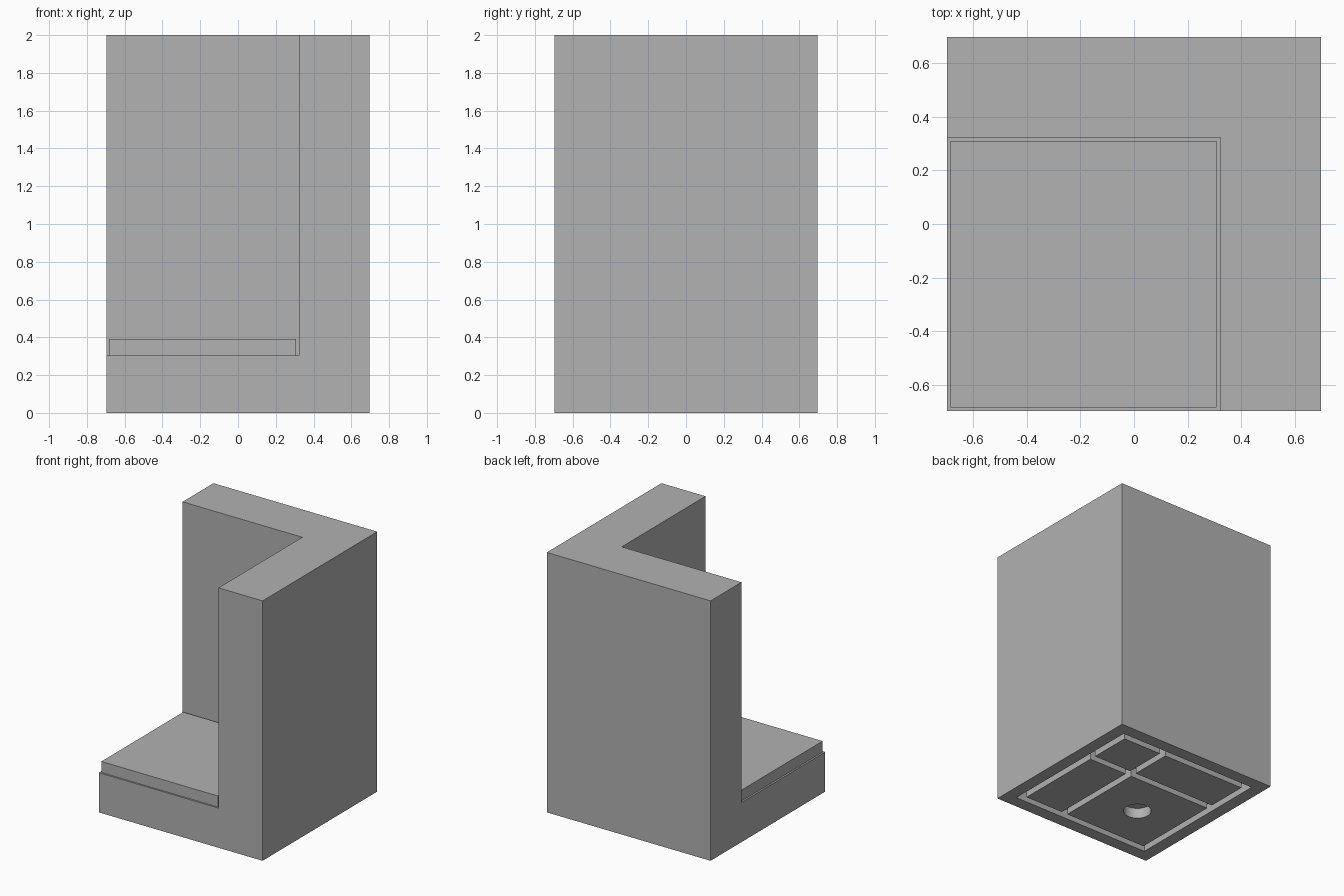
import bpy
import bmesh
from mathutils import Matrix, Vector

cube = bpy.data.objects.get("Cube")
if cube:
    bpy.data.objects.remove(cube, do_unlink=True)

HALF = 0.697      # half width of the block
WALL = 0.322      # inner face of the two tall walls
FLOOR = 0.305     # top of the base
DEPTH = 0.08      # depth of the underside cuts
GROOVE = 0.052    # groove width
RIM = 0.6         # outer edge of the grooves
CROSS = 0.192     # centre line of the crossing grooves

grey = bpy.data.materials.new("plain_grey")
grey.use_nodes = True
grey.diffuse_color = (0.445, 0.445, 0.445, 1)
grey.node_tree.nodes["Principled BSDF"].inputs["Base Color"].default_value = grey.diffuse_color


def finish(name, bm):
    mesh = bpy.data.meshes.new(name)
    bm.to_mesh(mesh)
    bm.free()
    mesh.materials.append(grey)
    obj = bpy.data.objects.new(name, mesh)
    bpy.context.collection.objects.link(obj)
    return obj


def box(name, low, high):
    low, high = Vector(low), Vector(high)
    bm = bmesh.new()
    place = Matrix.Translation((low + high) / 2) @ Matrix.Diagonal((*(high - low), 1))
    bmesh.ops.create_cube(bm, size=1, matrix=place)
    return finish(name, bm)


def cut(target, cutter):
    mod = target.modifiers.new("cut", "BOOLEAN")
    mod.operation = "DIFFERENCE"
    mod.solver = "EXACT"
    mod.object = cutter
    cutter.hide_render = True
    bpy.context.view_layer.objects.active = target
    bpy.ops.object.modifier_apply(modifier=mod.name)
    bpy.data.objects.remove(cutter, do_unlink=True)


# Corner block: base with two tall walls, open to the front and right
body = box("corner_body", (-HALF, -HALF, 0), (HALF, HALF, 2))
cut(body, box("room_cutter", (-1, -1, FLOOR), (WALL, WALL, 3)))

# Underside grooves: a square ring with an off-centre cross
for centre in (-RIM + GROOVE / 2, CROSS, RIM - GROOVE / 2):
    a, b = centre - GROOVE / 2, centre + GROOVE / 2
    cut(body, box("groove_cutter", (a, -RIM, -DEPTH), (b, RIM, DEPTH)))
    cut(body, box("groove_cutter", (-RIM, a, -DEPTH), (RIM, b, DEPTH)))

# Round blind hole under the floor plate
bm = bmesh.new()
bmesh.ops.create_cone(bm, cap_ends=True, segments=48, radius1=0.1, radius2=0.1,
                      depth=2 * DEPTH, matrix=Matrix.Translation((-0.19, -0.19, 0)))
cut(body, finish("hole_cutter", bm))

# Raised floor plate, with a narrow gap to the walls
box("floor_plate", (-0.684, -0.684, FLOOR), (0.308, 0.31, 0.39))

# Smooth the hole while keeping the box edges sharp
bpy.ops.object.select_all(action="DESELECT")
body.select_set(True)
bpy.context.view_layer.objects.active = body
bpy.ops.object.shade_smooth_by_angle(angle=0.5)
